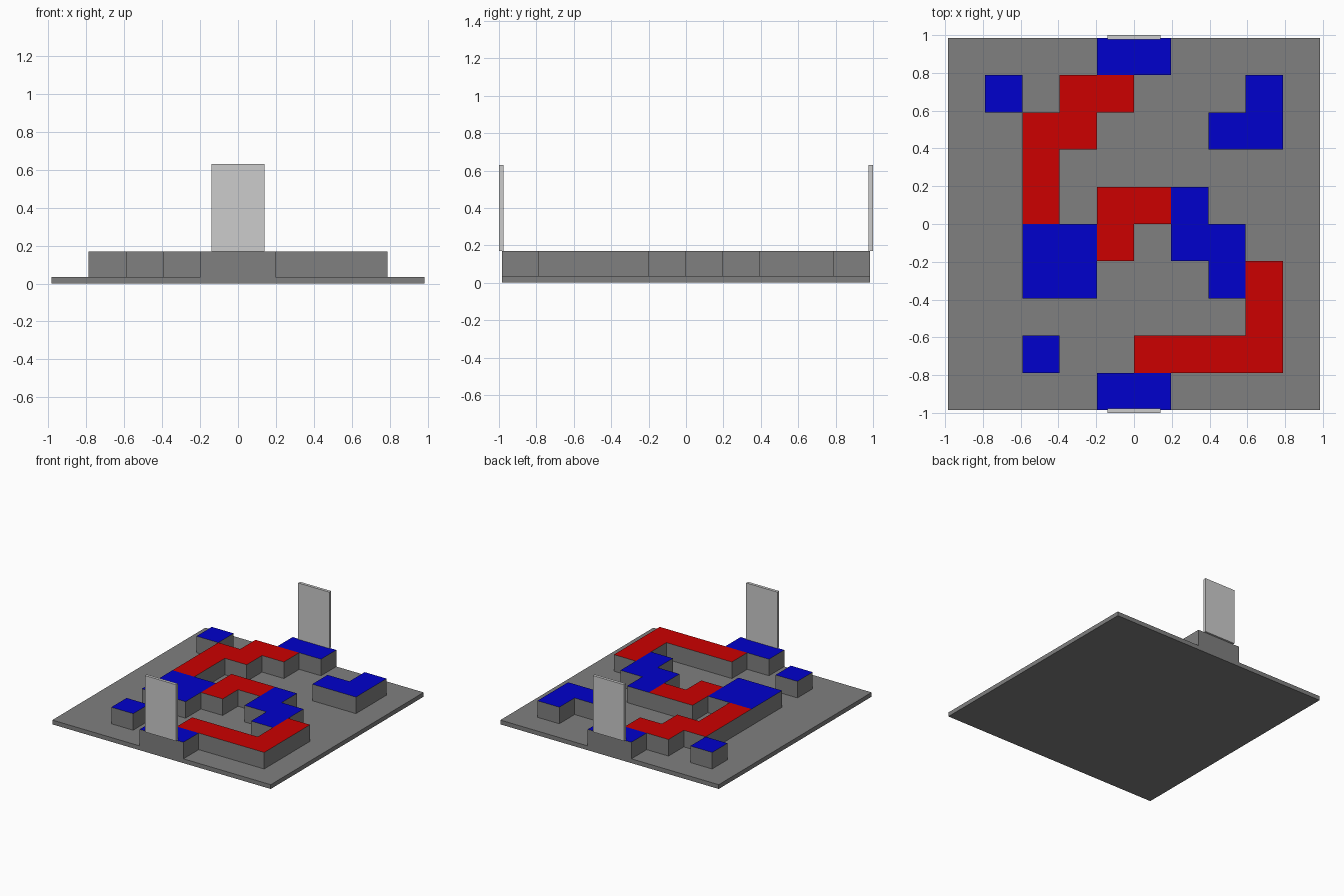
import bpy
import bmesh
from mathutils import Matrix

if "Cube" in bpy.data.objects:
    bpy.data.objects.remove(bpy.data.objects["Cube"])

CELL = 0.197
HALF = 5 * CELL
BASE_TOP, BLOCK_TOP, WALL_TOP = 0.035, 0.17, 0.63

# Board layout, back row first: r = red block, b = blue block
LAYOUT = [
    "....bb....",
    ".b.rr...b.",
    "..rr...bb.",
    "..r.......",
    "..r.rrb...",
    "..bbr.bb..",
    "..bb...br.",
    "........r.",
    "..b..rrrr.",
    "....bb....",
]


def material(name, colour):
    mat = bpy.data.materials.new(name)
    mat.use_nodes = True
    mat.diffuse_color = (*colour, 1)
    mat.node_tree.nodes["Principled BSDF"].inputs["Base Color"].default_value = (*colour, 1)
    return mat


GREY = material("mid grey", (0.214, 0.214, 0.214))
PALE = material("pale grey", (0.604, 0.604, 0.604))
TOPS = {
    "r": ("red", material("red", (0.604, 0, 0))),
    "b": ("blue", material("blue", (0, 0, 0.604))),
}


def add_object(name, bm, *mats):
    mesh = bpy.data.meshes.new(name)
    bm.to_mesh(mesh)
    bm.free()
    for mat in mats:
        mesh.materials.append(mat)
    obj = bpy.data.objects.new(name, mesh)
    bpy.context.collection.objects.link(obj)
    return obj


def box(name, low, high, mat):
    bm = bmesh.new()
    size = [b - a for a, b in zip(low, high)]
    centre = [(a + b) / 2 for a, b in zip(low, high)]
    bmesh.ops.create_cube(bm, size=1, matrix=Matrix.Translation(centre) @ Matrix.Diagonal((*size, 1)))
    return add_object(name, bm, mat)


def connected_cells(start, cells):
    """Take one group of touching same-colour cells out of the set."""
    group, queue = [], [start]
    while queue:
        cell = queue.pop()
        if cell in cells:
            cells.remove(cell)
            group.append(cell)
            x, y = cell
            queue += [(x + 1, y), (x - 1, y), (x, y + 1), (x, y - 1)]
    return group


def block(name, group, top_mat):
    """Raise a group of cells into one solid with a coloured top."""
    bm = bmesh.new()
    for i, j in group:
        corners = [(i, j), (i + 1, j), (i + 1, j + 1), (i, j + 1)]
        bm.faces.new([bm.verts.new((x * CELL - HALF, y * CELL - HALF, BASE_TOP)) for x, y in corners])
    bmesh.ops.remove_doubles(bm, verts=bm.verts, dist=CELL / 100)
    raised = bmesh.ops.extrude_face_region(bm, geom=bm.faces[:], use_keep_orig=True)
    top_verts = [v for v in raised["geom"] if isinstance(v, bmesh.types.BMVert)]
    bmesh.ops.translate(bm, verts=top_verts, vec=(0, 0, BLOCK_TOP - BASE_TOP))
    bmesh.ops.recalc_face_normals(bm, faces=bm.faces)
    for face in bm.faces:
        face.material_index = int(face.normal.z > 0.5)
    return add_object(name, bm, GREY, top_mat)


# Base board
box("base_board", (-HALF, -HALF, 0), (HALF, HALF, BASE_TOP), GREY)

# Raised blocks
for key, (colour, mat) in TOPS.items():
    cells = {(i, 9 - r) for r, row in enumerate(LAYOUT) for i, c in enumerate(row) if c == key}
    number = 1
    while cells:
        block(f"{colour}_block_{number}", connected_cells(min(cells), cells), mat)
        number += 1

# Upright panels at both ends
box("front_panel", (-0.14, -1, BLOCK_TOP), (0.14, -0.976, WALL_TOP), PALE)
box("back_panel", (-0.14, 0.976, BLOCK_TOP), (0.14, 1, WALL_TOP), PALE)
